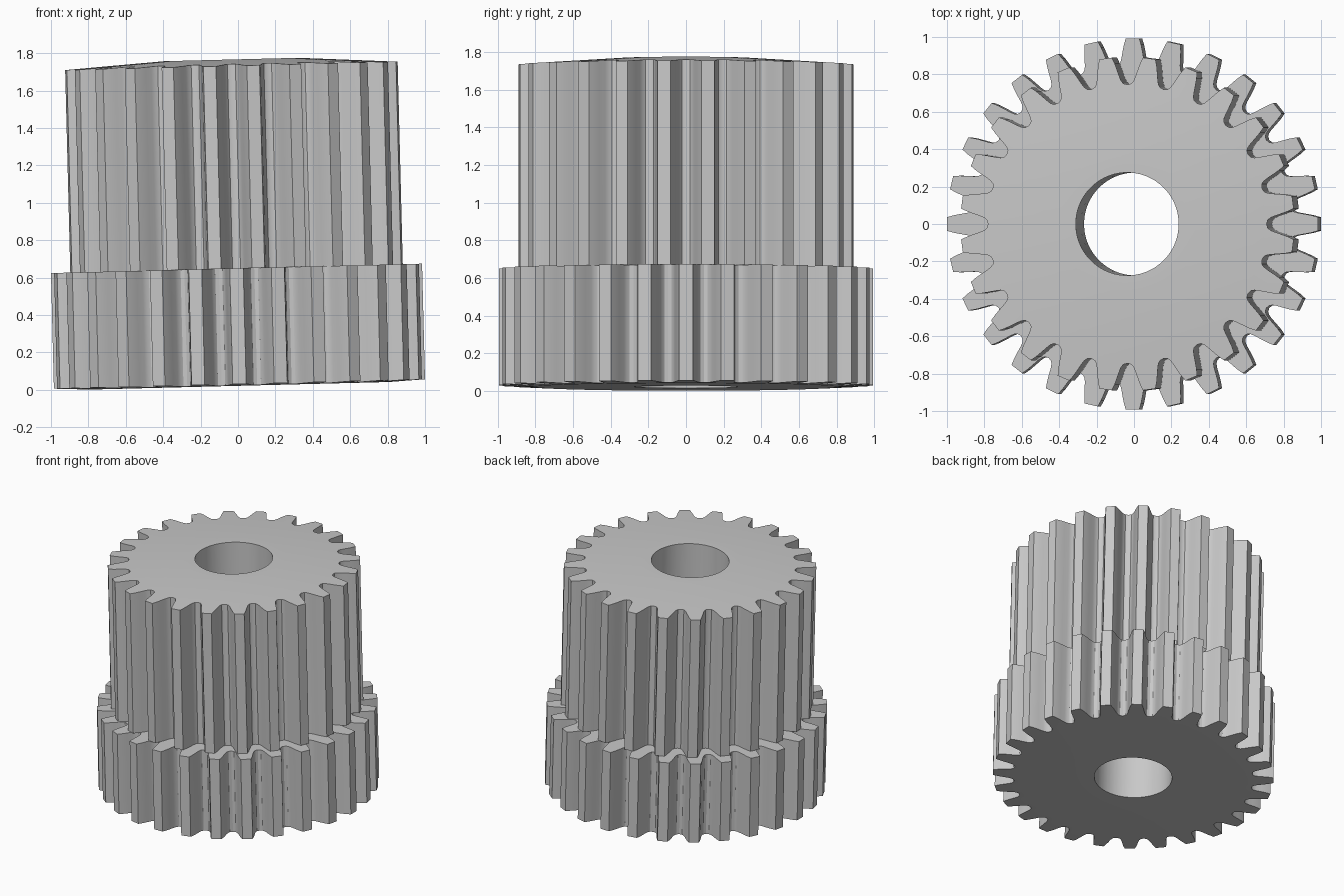
import bpy, bmesh, math

if "Cube" in bpy.data.objects:
    bpy.data.objects.remove(bpy.data.objects["Cube"])

TILT = math.radians(-1.45)
ORIGIN = (0.008, 0.0, 0.022)
HOLE_R = 0.275

steel = bpy.data.materials.new("plain grey")
steel.diffuse_color = (0.58, 0.58, 0.58, 1.0)
steel.use_nodes = True
steel.node_tree.nodes["Principled BSDF"].inputs["Base Color"].default_value = steel.diffuse_color


def gear_outline(teeth, flank, root_r, phase):
    """Polar outline (radius, angle); flank lists (radius, half width) from tip to root."""
    pts = []
    for i in range(teeth):
        mid = phase + 2 * math.pi * i / teeth
        pts += [(r, mid - w / r) for r, w in reversed(flank)]
        pts += [(r, mid + w / r) for r, w in flank]
        pts.append((root_r, mid + math.pi / teeth))
    return pts


def build_gear(name, outline, sections):
    """Skin consecutive sections; each gives a radius limit and a height for a radius."""
    bm = bmesh.new()
    rings = []
    for limit, height in sections:
        ring = []
        for r, a in outline:
            r = min(r, limit)
            ring.append(bm.verts.new((r * math.cos(a), r * math.sin(a), height(r))))
        rings.append(ring)
    n = len(outline)
    for lo, hi in zip(rings, rings[1:]):
        for i in range(n):
            j = (i + 1) % n
            bm.faces.new((lo[i], lo[j], hi[j], hi[i]))
    mesh = bpy.data.meshes.new(name)
    bm.to_mesh(mesh)
    bm.free()
    mesh.materials.append(steel)
    obj = bpy.data.objects.new(name, mesh)
    bpy.context.collection.objects.link(obj)
    obj.location = ORIGIN
    obj.rotation_euler = (0, TILT, 0)
    bpy.ops.object.select_all(action='DESELECT')
    obj.select_set(True)
    bpy.context.view_layer.objects.active = obj
    bpy.ops.object.shade_smooth_by_angle(angle=math.radians(30))
    return obj


def flat(z):
    return lambda r: z


SHOULDER = 0.628


# Slightly bevelled underside of the wide gear
def underside(r):
    return max(0.0, (r - 0.80) * 0.05)


# Shallow cone on top of the tall gear, level around the bore
def crown(r):
    return 1.745 - max(0.0, r - 0.36) * 0.064


# Wide lower gear: bore, underside, toothed wall, shoulder
lower_flank = [(0.993, 0.036), (0.960, 0.046), (0.925, 0.053), (0.885, 0.060),
               (0.865, 0.066), (0.851, 0.076)]
build_gear("lower_gear", gear_outline(28, lower_flank, 0.845, 0.0), [
    (HOLE_R, flat(SHOULDER)), (HOLE_R, flat(0.0)), (0.80, underside),
    (2.0, underside), (2.0, flat(SHOULDER)), (0.73, flat(SHOULDER))])

# Tall upper gear: toothed wall, crowned top, bore
upper_flank = [(0.893, 0.034), (0.860, 0.045), (0.825, 0.053), (0.787, 0.061),
               (0.766, 0.067), (0.751, 0.077)]
build_gear("upper_gear", gear_outline(24, upper_flank, 0.745, math.pi / 24), [
    (2.0, flat(SHOULDER)), (2.0, crown), (0.73, crown), (0.36, crown),
    (HOLE_R, crown), (HOLE_R, flat(SHOULDER))])
